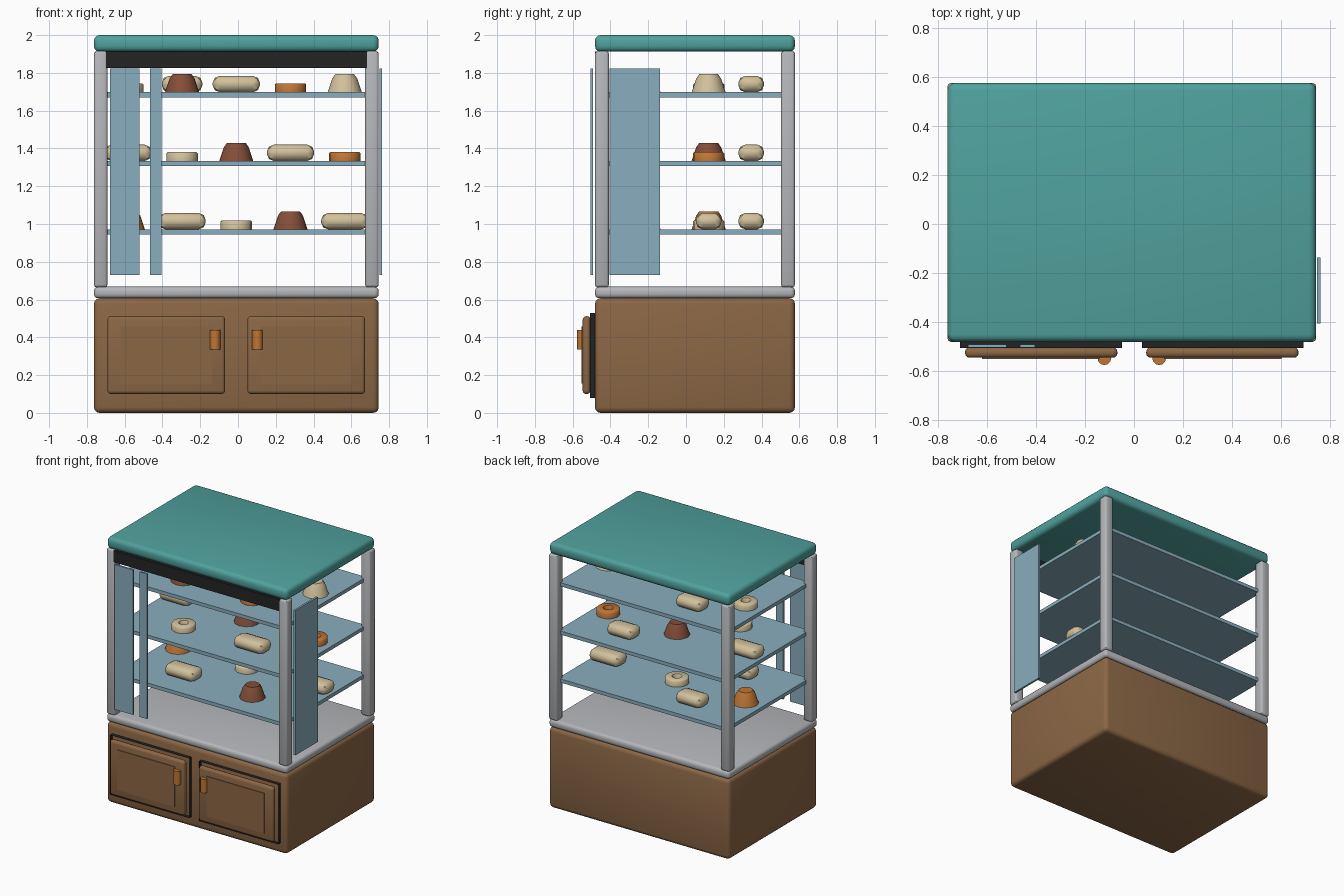
import bpy, bmesh, math
from mathutils import Matrix, Vector

cube = bpy.data.objects.get("Cube")
if cube:
    bpy.data.objects.remove(cube, do_unlink=True)


def material(name, r, g, b):
    m = bpy.data.materials.new(name)
    m.use_nodes = True
    m.diffuse_color = (r, g, b, 1)
    bsdf = next(n for n in m.node_tree.nodes if n.type == 'BSDF_PRINCIPLED')
    bsdf.inputs["Base Color"].default_value = (r, g, b, 1)
    return m


TEAL = material("teal paint", .08, .36, .34)
WOOD = material("brown wood", .26, .135, .06)
STEEL = material("brushed steel", .46, .47, .49)
GLASS = material("blue glass", .25, .42, .51)
BLACK = material("black trim", .017, .017, .018)
ORANGE = material("orange glaze", .52, .18, .035)
CHOC = material("chocolate", .23, .075, .04)
TAN = material("tan pastry", .64, .53, .33)


def finish(name, bm, mat, smooth=True):
    bmesh.ops.recalc_face_normals(bm, faces=bm.faces)
    mesh = bpy.data.meshes.new(name)
    bm.to_mesh(mesh)
    bm.free()
    mesh.materials.append(mat)
    obj = bpy.data.objects.new(name, mesh)
    bpy.context.collection.objects.link(obj)
    if smooth:
        bpy.ops.object.select_all(action='DESELECT')
        obj.select_set(True)
        bpy.context.view_layer.objects.active = obj
        bpy.ops.object.shade_smooth_by_angle(angle=math.radians(46))
    return obj


def box(name, x, y, z, mat, bevel=0, segments=3):
    """Box given by its (low, high) range on each axis."""
    lo, hi = Vector((x[0], y[0], z[0])), Vector((x[1], y[1], z[1]))
    bm = bmesh.new()
    bmesh.ops.create_cube(bm, size=1, matrix=Matrix.Translation((lo + hi) / 2)
                          @ Matrix.Diagonal((*(hi - lo), 1)))
    if bevel:
        bmesh.ops.bevel(bm, geom=bm.edges[:], offset=bevel, segments=segments,
                        profile=0.5, affect='EDGES')
    return finish(name, bm, mat, bool(bevel))


def lathe(name, profile, sides, at, mat, closed=False):
    """Spin a (radius, height) profile around z."""
    bm = bmesh.new()
    rings = []
    for i in range(sides):
        a = 2 * math.pi * i / sides
        rings.append([bm.verts.new((at[0] + r * math.cos(a), at[1] + r * math.sin(a),
                                    at[2] + h)) for r, h in profile])
    n = len(profile)
    for i in range(sides):
        p, q = rings[i], rings[(i + 1) % sides]
        for j in range(n if closed else n - 1):
            k = (j + 1) % n
            bm.faces.new((p[j], q[j], q[k], p[k]))
    if not closed:
        bm.faces.new([r[0] for r in rings])
        bm.faces.new([r[-1] for r in rings])
    return finish(name, bm, mat)


# Main body
MID = -.009
X, Y = (-.763, .745), (-.482, .577)
box("cabinet", X, Y, (0, .607), WOOD, .03)
box("counter", X, Y, (.607, .668), STEEL, .022)
box("roof", X, Y, (1.912, 2), TEAL, .03)
for side, px in (("right", X[0]), ("left", X[1] - .072)):
    for end, py in (("front", Y[0]), ("back", Y[1] - .074)):
        box(f"{end}_{side}_post", (px, px + .072), (py, py + .074),
            (.665, 1.915), STEEL, .014, 2)
box("header", (-.7, .684), (Y[0], -.43), (1.825, 1.913), BLACK)

# Glass
box("front_pane_wide", (-.678, -.522), (-.506, -.492), (.73, 1.823), GLASS)
box("front_pane_narrow", (-.466, -.405), (-.506, -.492), (.73, 1.823), GLASS)
box("side_pane", (.748, .763), (-.406, -.138), (.73, 1.823), GLASS)
SHELVES = (.972, 1.334, 1.698)
for i, z in enumerate(SHELVES):
    box(f"shelf_{i}", (-.715, .695), (-.45, .535), (z - .027, z), GLASS)

# Doors with an open rim, raised panel and handle
for side, s in (("right", -1), ("left", 1)):
    def span(a, b):
        return sorted((MID + s * a, MID + s * b))
    x0, x1 = span(.041, .702)
    bm = bmesh.new()
    loops = [[bm.verts.new((x, y, z)) for x, z in
              ((x0, .08), (x1, .08), (x1, .53), (x0, .53))] for y in (-.48, -.508)]
    for k in range(4):
        n = (k + 1) % 4
        bm.faces.new((loops[0][k], loops[0][n], loops[1][n], loops[1][k]))
    finish(f"{side}_door_rim", bm, BLACK, False)
    box(f"{side}_door", span(.059, .682), (-.547, -.505), (.1, .512), WOOD, .018)
    box(f"{side}_door_panel", span(.132, .613), (-.553, -.54), (.155, .457), WOOD)
    lathe(f"{side}_handle", [(.028, 0), (.028, .105)], 12,
          (MID + s * .112, -.549, .335), ORANGE)


# Pastries
def loaf(name, x, y, z, mat, length=.25):
    w = .068
    box(name, (x - length / 2, x + length / 2), (y - w, y + w),
        (z, z + .086), mat, .036, 2)


def muffin(name, x, y, z, mat):
    lathe(name, [(.09, 0), (.066, .072), (.05, .095)], 12, (x, y, z), mat)


def ring_bun(name, x, y, z, mat):
    lathe(name, [(.083, 0), (.083, .04), (.076, .047), (.035, .047), (.03, .04), (.03, 0)],
          16, (x, y, z), mat, True)


MAKERS = (("muffin", muffin), ("loaf", loaf), ("ring_bun", ring_bun))
COLOURS = (ORANGE, TAN, TAN, CHOC, TAN)
for row, z in enumerate(SHELVES):
    for col in range(5):
        kind, make = MAKERS[(row + col) % 3]
        y = -.225 if col % 2 else .12
        make(f"{kind}_{row}_{col}", MID + (col - 2) * .287, y, z,
             COLOURS[(row + col) % 5])
    back_x = MID + (.287 if row == 1 else -.287)
    loaf(f"back_loaf_{row}", back_x, .345, z, TAN, .215)
